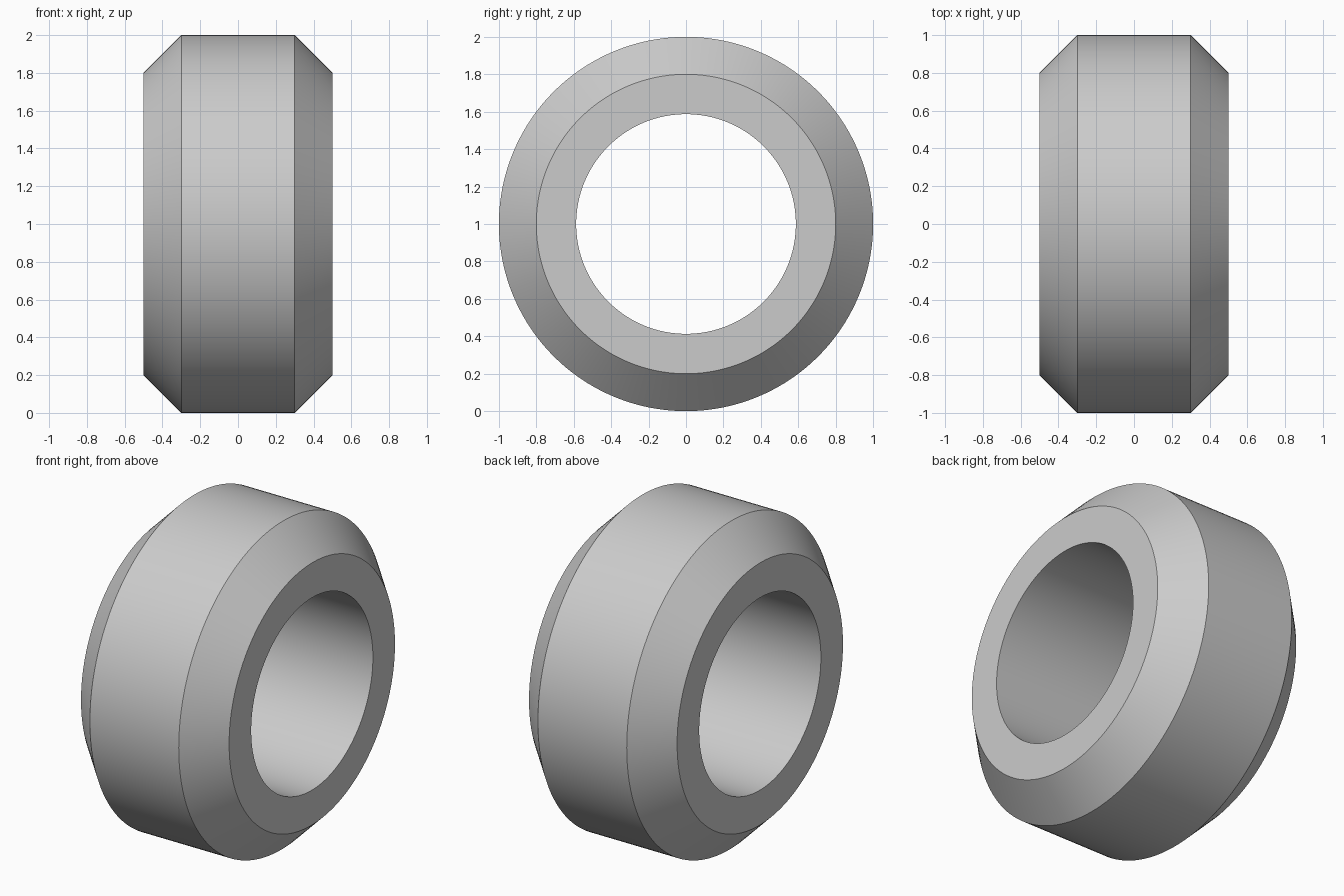
import bpy
import bmesh
import math
from mathutils import Matrix, Vector

cube = bpy.data.objects.get("Cube")
if cube:
    bpy.data.objects.remove(cube, do_unlink=True)

SEGMENTS = 160
HALF_WIDTH, BEVEL = 0.5, 0.2
OUTER, BORE = 1.0, 0.587

# Plain grey material
grey = bpy.data.materials.new("light_grey")
grey.use_nodes = True
colour = (0.6, 0.6, 0.6, 1)
grey.diffuse_color = colour
grey.node_tree.nodes["Principled BSDF"].inputs["Base Color"].default_value = colour

# Ring cross-section as (x, radius): bore, side faces, chamfers and tread
half = [(HALF_WIDTH, BORE), (HALF_WIDTH, OUTER - BEVEL), (HALF_WIDTH - BEVEL, OUTER)]
profile = half + [(-x, r) for x, r in reversed(half)]

# Sweep the closed cross-section around the x axis
bm = bmesh.new()
rings = []
for i in range(SEGMENTS):
    turn = Matrix.Rotation(math.tau * i / SEGMENTS, 3, 'X')
    rings.append([bm.verts.new(turn @ Vector((x, 0, r))) for x, r in profile])
for i, ring in enumerate(rings):
    following = rings[(i + 1) % SEGMENTS]
    for j in range(len(profile)):
        k = (j + 1) % len(profile)
        bm.faces.new((ring[j], ring[k], following[k], following[j]))
bmesh.ops.recalc_face_normals(bm, faces=bm.faces)
bmesh.ops.translate(bm, verts=bm.verts, vec=(0, 0, OUTER))

mesh = bpy.data.meshes.new("chamfered_ring")
bm.to_mesh(mesh)
bm.free()
mesh.materials.append(grey)
ring_object = bpy.data.objects.new("chamfered_ring", mesh)
bpy.context.collection.objects.link(ring_object)

# Smooth round surfaces with crisp rims
bpy.ops.object.select_all(action='DESELECT')
ring_object.select_set(True)
bpy.context.view_layer.objects.active = ring_object
bpy.ops.object.shade_smooth_by_angle(angle=math.radians(30))
